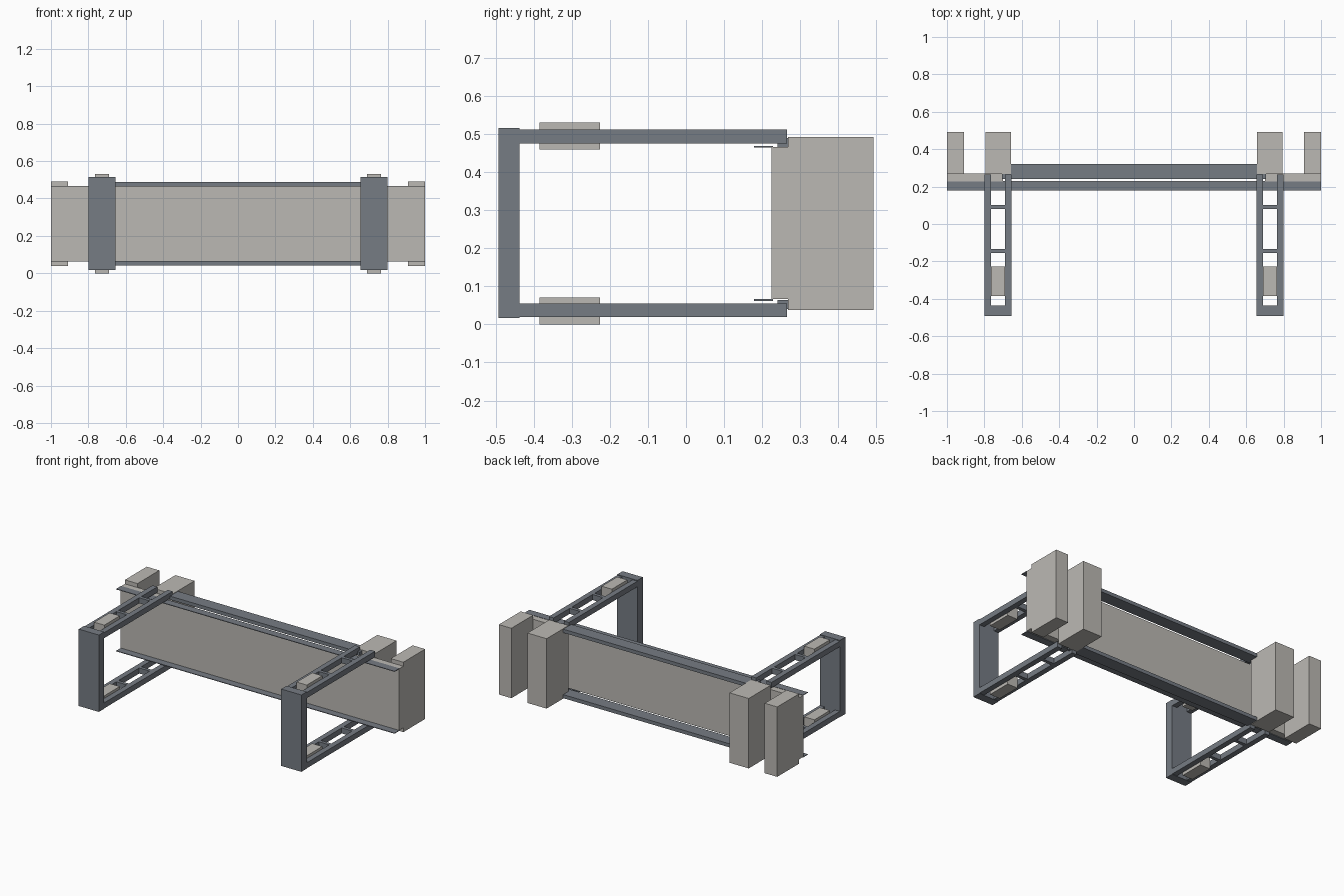
import bpy

cube = bpy.data.objects.get("Cube")
if cube:
    bpy.data.objects.remove(cube, do_unlink=True)


def material(name, colour):
    mat = bpy.data.materials.new(name)
    mat.use_nodes = True
    mat.diffuse_color = (*colour, 1)
    mat.node_tree.nodes["Principled BSDF"].inputs["Base Color"].default_value = (*colour, 1)
    return mat


steel = material("blue grey steel", (0.18, 0.20, 0.23))
stone = material("warm light grey", (0.50, 0.485, 0.455))


def box(name, x, y, z, mat):
    """Axis-aligned box given as (low, high) spans."""
    size = [b - a for a, b in (x, y, z)]
    bpy.ops.mesh.primitive_cube_add(size=1, location=[(a + b) / 2 for a, b in (x, y, z)])
    ob = bpy.context.object
    ob.name = name
    ob.scale = size
    bpy.ops.object.transform_apply(location=False, rotation=False, scale=True)
    ob.data.materials.append(mat)


def pair(name, x, y, z, mat):
    """The same box on the left (+x) and the right (-x)."""
    box("left_" + name, x, y, z, mat)
    box("right_" + name, (-x[1], -x[0]), y, z, mat)


# Upright panel, thickened at both ends
box("panel", (-1, 1), (0.225, 0.231), (0.066, 0.466), stone)
pair("panel_end", (0.70, 1), (0.2255, 0.27), (0.066, 0.466), stone)

# Posts behind the panel
pair("outer_post", (0.91, 1), (0.268, 0.492), (0.038, 0.492), stone)
pair("inner_post", (0.657, 0.795), (0.268, 0.492), (0.038, 0.492), stone)

# Front uprights of the two frames
pair("frame_upright", (0.655, 0.80), (-0.492, -0.437), (0.017, 0.516), steel)

# Upper and lower levels share the same parts, mirrored about mid height
MID = 0.265
for level, up in (("upper", 1), ("lower", -1)):
    def span(low, high):
        return tuple(sorted((MID + up * low, MID + up * high)))

    # Thin ledge in front and beam behind the panel
    box(level + "_ledge", (-1, 1), (0.178, 0.228), span(0.199, 0.203), steel)
    box(level + "_beam", (-0.705, 0.705), (0.24, 0.322), span(0.201, 0.224), steel)

    # Ladder-like arm: two rails, cross bars and a pad
    rail = span(0.21, 0.246)
    pair(level + "_inner_rail", (0.655, 0.69), (-0.45, 0.265), rail, steel)
    pair(level + "_outer_rail", (0.765, 0.80), (-0.45, 0.265), rail, steel)
    for i, y in enumerate((-0.145, 0.09)):
        pair(f"{level}_cross_bar_{i}", (0.685, 0.77), (y - 0.011, y + 0.011), rail, steel)
    pair(level + "_pad", (0.691, 0.764), (-0.385, -0.226), span(0.194, 0.265), stone)
